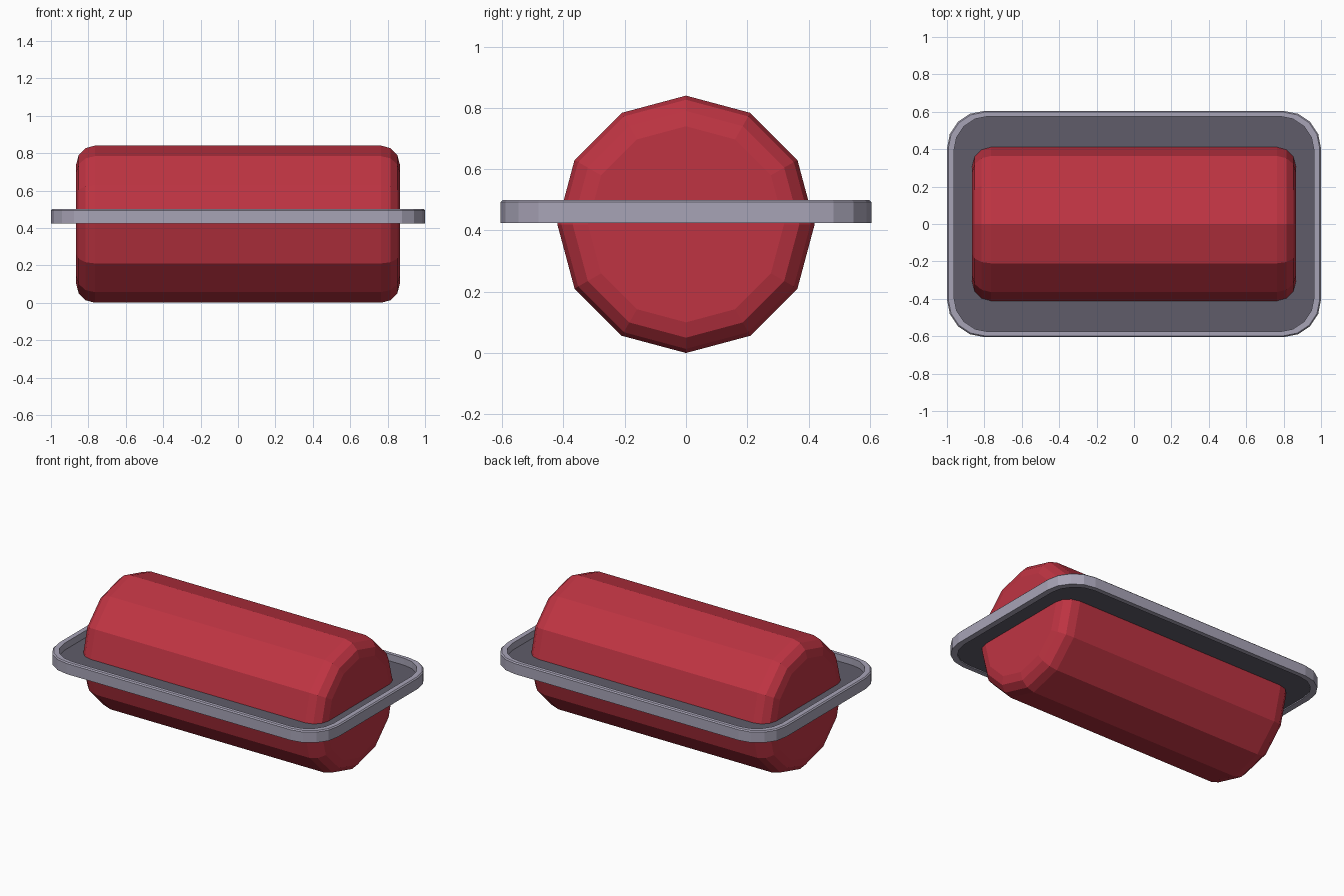
import bpy, bmesh
from math import sin, cos, pi

if "Cube" in bpy.data.objects:
    bpy.data.objects.remove(bpy.data.objects["Cube"], do_unlink=True)


def material(name, rgb):
    m = bpy.data.materials.new(name)
    m.use_nodes = True
    m.diffuse_color = (*rgb, 1)
    m.node_tree.nodes["Principled BSDF"].inputs["Base Color"].default_value = (*rgb, 1)
    return m


red = material("red", (0.52, 0.034, 0.055))
light_grey = material("light grey", (0.39, 0.37, 0.47))
dark_grey = material("dark grey", (0.115, 0.108, 0.143))


def rounded_rect(hx, hy, r, steps=4):
    """Outline of a rectangle with rounded corners, counter-clockwise."""
    pts = []
    for k, (sx, sy) in enumerate([(1, 1), (-1, 1), (-1, -1), (1, -1)]):
        for i in range(steps + 1):
            a = (k + i / steps) * pi / 2
            pts.append((sx * (hx - r) + r * cos(a), sy * (hy - r) + r * sin(a)))
    return pts


def loft(name, rings, mat, closed=False):
    """Skin a list of vertex rings; join last to first if closed, else cap both ends."""
    bm = bmesh.new()
    loops = [[bm.verts.new(p) for p in ring] for ring in rings]
    n = len(loops[0])
    pairs = list(zip(loops, loops[1:]))
    if closed:
        pairs.append((loops[-1], loops[0]))
    for a, b in pairs:
        for i in range(n):
            j = (i + 1) % n
            bm.faces.new((a[i], a[j], b[j], b[i]))
    if not closed:
        bm.faces.new(loops[0][::-1])
        bm.faces.new(loops[-1])
    bmesh.ops.recalc_face_normals(bm, faces=bm.faces)
    mesh = bpy.data.meshes.new(name)
    bm.to_mesh(mesh)
    bm.free()
    mesh.materials.append(mat)
    ob = bpy.data.objects.new(name, mesh)
    bpy.context.collection.objects.link(ob)
    return ob


def level(outline, z):
    return [(x, y, z) for x, y in outline]


# Twelve-sided barrel lying along x, with rounded ends
R, HALF, BEVEL, SIDES = 0.42, 0.865, 0.1, 12
arc = [i * pi / 6 for i in range(4)]
profile = [(HALF - BEVEL + BEVEL * cos(a), R - BEVEL + BEVEL * sin(a)) for a in arc]
profile += [(-x, r) for x, r in reversed(profile)]
loft("barrel", [[(x, r * sin(2 * pi * i / SIDES), R + r * cos(2 * pi * i / SIDES))
                 for i in range(SIDES)] for x, r in profile], red)

# Raised rim of the tray, with a fine chamfer on its upper outer edge
outer = rounded_rect(1.0, 0.605, 0.2)
chamfer = rounded_rect(0.993, 0.598, 0.193)
inner = rounded_rect(0.962, 0.575, 0.18)
loft("tray_rim", [level(outer, 0.425), level(outer, 0.493), level(chamfer, 0.5),
                  level(inner, 0.5), level(inner, 0.425)], light_grey, closed=True)

# Sunken tray floor
floor = rounded_rect(0.964, 0.577, 0.18)
loft("tray_floor", [level(floor, 0.432), level(floor, 0.455)], dark_grey)
